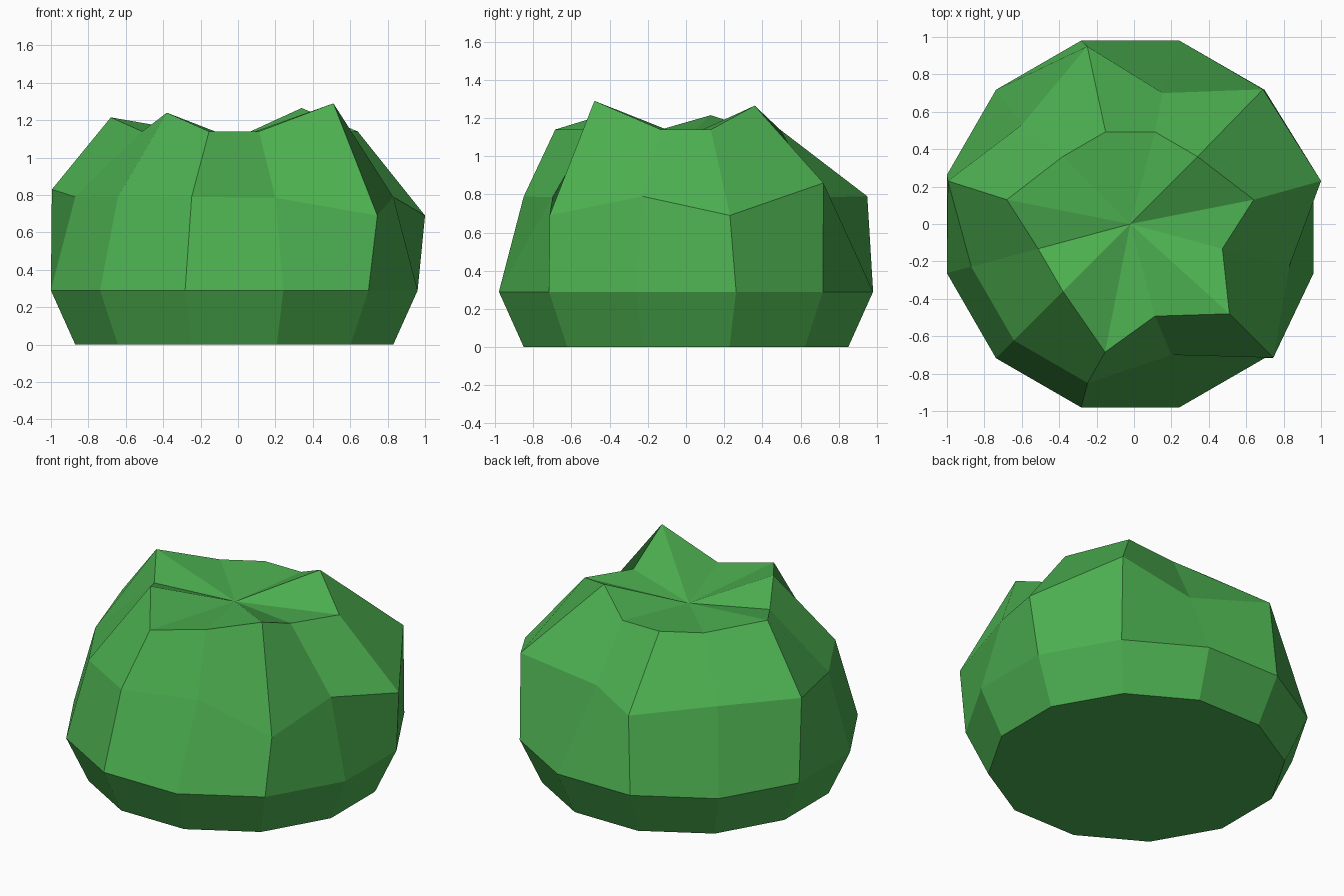
import bpy, bmesh, math

if "Cube" in bpy.data.objects:
    bpy.data.objects.remove(bpy.data.objects["Cube"])

SIDES = 12
CX = -0.02  # ring centre, shifted by the lopsided bumps

# Ring profile from the ground up: (radius, height)
PROFILE = [(0.88, 0.0), (1.015, 0.29), (0.88, 0.79), (0.51, 1.14)]

# Pushed and pulled ring corners that give the bush its lumps: (ring, side) -> position
LUMPS = {
    (2, 0): (1.0, 0.23, 0.69), (2, 1): (0.69, 0.72, 0.86),
    (2, 2): (0.155, 0.70, 0.785), (2, 3): (-0.25, 0.95, 0.79),
    (2, 4): (-0.60, 0.53, 0.785), (2, 5): (-0.995, 0.23, 0.83),
    (2, 9): (0.20, -0.70, 0.785), (2, 10): (0.745, -0.715, 0.69),
    (3, 0): (0.64, 0.13, 1.14), (3, 1): (0.34, 0.36, 1.265),
    (3, 5): (-0.68, 0.13, 1.215), (3, 7): (-0.38, -0.36, 1.24),
    (3, 8): (-0.155, -0.685, 1.14), (3, 10): (0.51, -0.48, 1.29),
}

bm = bmesh.new()

# Rings of corners
rings = []
for r, (radius, z) in enumerate(PROFILE):
    ring = []
    for k in range(SIDES):
        a = math.radians(15 + 360 / SIDES * k)
        nominal = (CX + radius * math.cos(a), radius * math.sin(a), z)
        ring.append(bm.verts.new(LUMPS.get((r, k), nominal)))
    rings.append(ring)

# Side faces between neighbouring rings
for low, high in zip(rings, rings[1:]):
    for k in range(SIDES):
        n = (k + 1) % SIDES
        bm.faces.new((low[n], high[n], high[k], low[k]))

# Flat base and slightly sunken crown
bm.faces.new(rings[0])
crown = bm.verts.new((CX, 0, 1.10))
for k in range(SIDES):
    bm.faces.new((rings[-1][k], rings[-1][(k + 1) % SIDES], crown))
bmesh.ops.recalc_face_normals(bm, faces=bm.faces)

mesh = bpy.data.meshes.new("bush")
bm.to_mesh(mesh)
bm.free()

green = bpy.data.materials.new("leaf green")
green.diffuse_color = (0.072, 0.428, 0.08, 1)
green.use_nodes = True
green.node_tree.nodes["Principled BSDF"].inputs["Base Color"].default_value = green.diffuse_color
mesh.materials.append(green)
bush = bpy.data.objects.new("bush", mesh)
bpy.context.collection.objects.link(bush)
